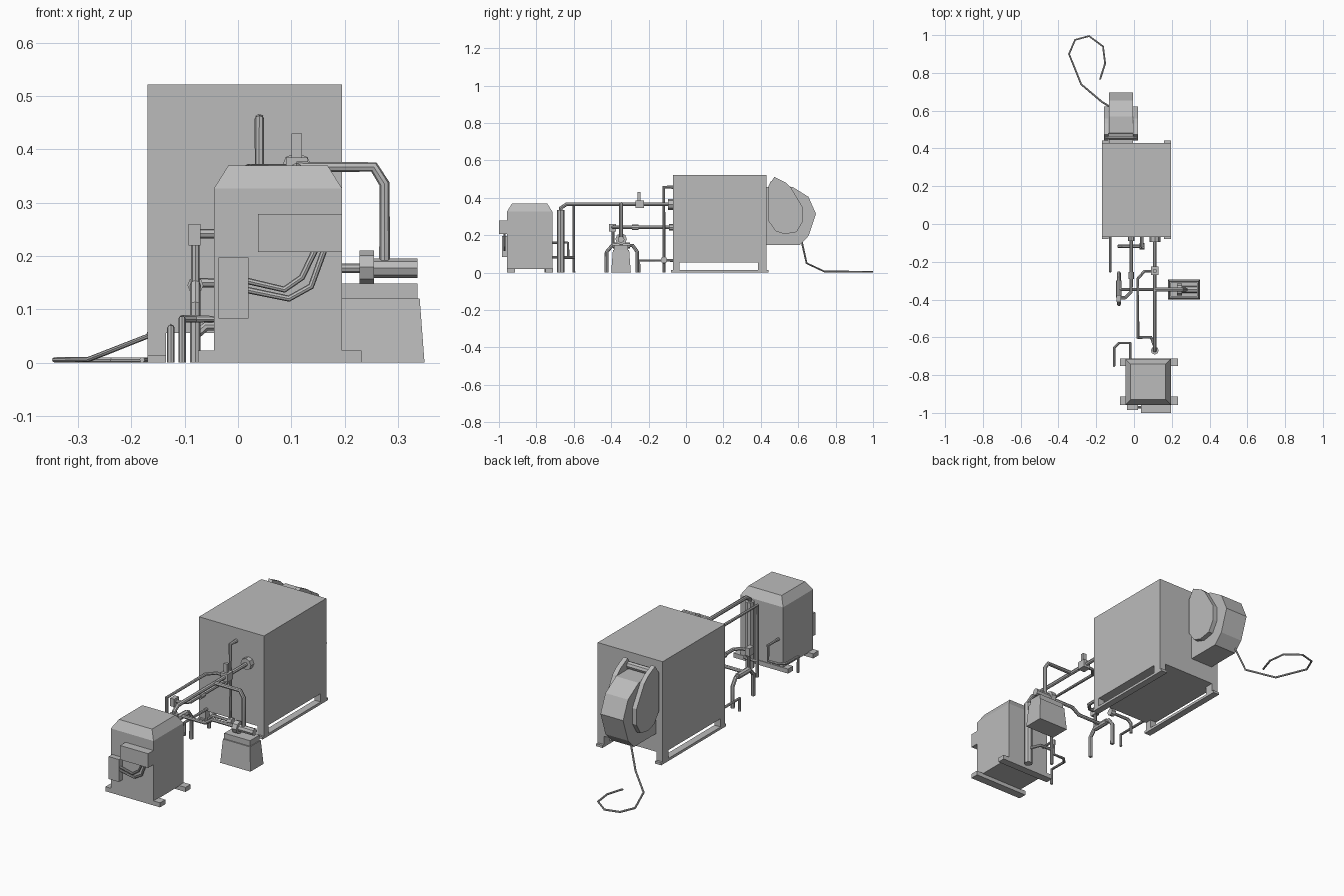
import bpy
import bmesh
from math import radians

if "Cube" in bpy.data.objects:
    bpy.data.objects.remove(bpy.data.objects["Cube"])

GREY = (0.5, 0.5, 0.5, 1)
mat = bpy.data.materials.new("equipment grey")
mat.use_nodes = True
mat.diffuse_color = GREY
mat.node_tree.nodes["Principled BSDF"].inputs["Base Color"].default_value = GREY


def add(name, data):
    ob = bpy.data.objects.new(name, data)
    bpy.context.collection.objects.link(ob)
    data.materials.append(mat)
    return ob


def box(name, x, y, z, inset=0):
    """Box from ranges; inset shrinks the top face."""
    bm = bmesh.new()
    bmesh.ops.create_cube(bm, size=1)
    for v in bm.verts:
        s = inset if v.co.z > 0 else 0
        for i, (a, b) in enumerate((x, y, z)):
            shrink = s if i < 2 else 0
            v.co[i] = b - shrink if v.co[i] > 0 else a + shrink
    me = bpy.data.meshes.new(name)
    bm.to_mesh(me)
    bm.free()
    return add(name, me)


def plate(name, x0, x1, profile):
    """Side profile of (y, z) points extruded along x."""
    bm = bmesh.new()
    face = bm.faces.new([bm.verts.new((x0, y, z)) for y, z in profile])
    new = bmesh.ops.extrude_face_region(bm, geom=[face])["geom"]
    for v in new:
        if isinstance(v, bmesh.types.BMVert):
            v.co.x = x1
    bmesh.ops.recalc_face_normals(bm, faces=bm.faces[:])
    me = bpy.data.meshes.new(name)
    bm.to_mesh(me)
    bm.free()
    return add(name, me)


def pipe(name, r, *points):
    """Round pipe with mitred bends."""
    cu = bpy.data.curves.new(name, "CURVE")
    cu.dimensions = "3D"
    cu.bevel_depth = r
    cu.bevel_resolution = 2
    cu.use_fill_caps = True
    sp = cu.splines.new("POLY")
    sp.points.add(len(points) - 1)
    for p, co in zip(sp.points, points):
        p.co = (*co, 1)
    ob = add(name, cu)
    bpy.ops.object.select_all(action="DESELECT")
    ob.select_set(True)
    bpy.context.view_layer.objects.active = ob
    bpy.ops.object.convert(target="MESH")
    bpy.ops.object.shade_smooth_by_angle(angle=radians(35))
    return ob


# Large cabinet on two skids
box("cabinet", (-.17, .195), (-.07, .43), (.055, .522))
for side, x in (("right", (-.17, -.135)), ("left", (.16, .195))):
    box(side + "_skid", x, (-.08, .442), (0, .013))
    for end, y in (("front", (-.07, -.035)), ("back", (.385, .43))):
        box(f"{side}_{end}_leg", x, y, (.013, .055))

# Hose reel on the back
plate("reel_drum", -.133, -.006, [(.43, .147), (.607, .147), (.655, .196), (.695, .314),
                                  (.655, .405), (.57, .458), (.43, .458)])
cheek = [(.441, .276), (.441, .464), (.473, .512), (.532, .482), (.559, .458),
         (.623, .351), (.623, .271), (.591, .217), (.527, .206), (.479, .222)]
plate("reel_right_cheek", -.158, -.135, cheek)
plate("reel_left_cheek", -.004, .02, cheek)
pipe("reel_guide_bar", .018, (-.15, .465, .475), (.012, .465, .475))
pipe("hose", .005, (-.11, .61, .2), (-.125, .62, .16), (-.168, .645, .05), (-.28, .74, .006),
     (-.344, .9, .005), (-.312, .975, .005), (-.238, .995, .005), (-.164, .94, .005),
     (-.153, .85, .005), (-.18, .765, .005))

# Small tank with a bevelled roof and feet
box("tank", (-.045, .195), (-.957, -.715), (.02, .327))
box("tank_roof", (-.045, .195), (-.957, -.715), (.327, .37), .027)
for end, y in (("front", (-.957, -.914)), ("back", (-.752, -.712))):
    box(end + "_foot", (-.075, .232), y, (0, .023))
box("control_box", (.038, .195), (-1, -.957), (.207, .279))
box("junction_box", (-.037, .02), (-.985, -.957), (.083, .197))
for name, d in (("upper_cable", 0), ("lower_cable", .017)):
    pipe(name, .006, (.018, -.97, .153 - d), (.087 + d / 2, -.97, .137 - d),
         (.12 + d, -.97, .16 - d), (.145 + d, -.97, .212))
pipe("tank_drain", .007, (-.02, -.715, .16), (-.02, -.63, .16), (-.02, -.63, .082),
     (-.08, -.63, .082), (-.105, -.655, .082), (-.105, -.75, .082), (-.105, -.75, 0))

# Overhead pipes between tank and cabinet
pipe("main_pipe", .01, (.11, -.07, .365), (.11, -.64, .365), (.11, -.67, .345), (.11, -.67, 0))
pipe("main_riser_sleeve", .021, (.11, -.67, 0), (.11, -.67, .335))
pipe("main_flange", .029, (.11, -.095, .365), (.11, -.07, .365))
box("main_valve", (.09, .13), (-.27, -.225), (.345, .385))
box("valve_handle", (.1, .12), (-.258, -.242), (.385, .43))
pipe("bypass_pipe", .008, (.11, -.25, .365), (.055, -.25, .365), (.02, -.29, .365),
     (.02, -.6, .365), (.02, -.6, 0))
pipe("bypass_link", .008, (.02, -.6, .08), (.09, -.6, .08), (.11, -.65, .08))

# Pump with its stand and outlet arch
box("pump_stand", (.18, .35), (-.4, -.295), (0, .12), .009)
box("pump_mount", (.192, .337), (-.385, -.31), (.12, .148))
pipe("pump_motor", .018, (.25, -.347, .177), (.337, -.347, .177))
pipe("pump_flange", .031, (.228, -.347, .179), (.255, -.347, .179))
pipe("pump_inlet", .009, (.23, -.347, .177), (.1, -.347, .177), (.06, -.347, .15),
     (-.08, -.347, .15))
pipe("pump_outlet", .01, (.275, -.347, .19), (.275, -.347, .335), (.255, -.347, .367),
     (.11, -.347, .367))

# Branching ground pipe and its feed
pipe("ground_fork", .01, (-.08, -.425, 0), (-.08, -.425, .11), (-.08, -.395, .145),
     (-.08, -.285, .145), (-.08, -.26, .11), (-.08, -.26, 0))
pipe("fork_collar", .015, (-.08, -.39, .145), (-.08, -.3, .145))
pipe("fork_riser", .008, (-.08, -.39, .145), (-.08, -.39, .24))
box("fork_valve", (-.093, -.07), (-.412, -.375), (.22, .26))
pipe("feed_pipe", .009, (-.08, -.39, .242), (-.045, -.39, .242), (-.015, -.36, .242),
     (-.015, -.07, .242))
pipe("feed_flange", .017, (-.015, -.09, .242), (-.015, -.07, .242))
pipe("feed_coupling", .015, (-.015, -.29, .242), (-.015, -.255, .242))

# Cabinet vent and drain pipes
pipe("vent_pipe", .009, (.04, -.07, .457), (.04, -.118, .457), (.04, -.118, .068),
     (-.06, -.118, .068), (-.08, -.118, .05), (-.08, -.118, 0))
pipe("vent_flange", .018, (.03, -.118, .068), (.055, -.118, .068))
pipe("drain_pipe", .007, (-.126, -.07, .065), (-.126, -.25, .065), (-.126, -.25, 0))
